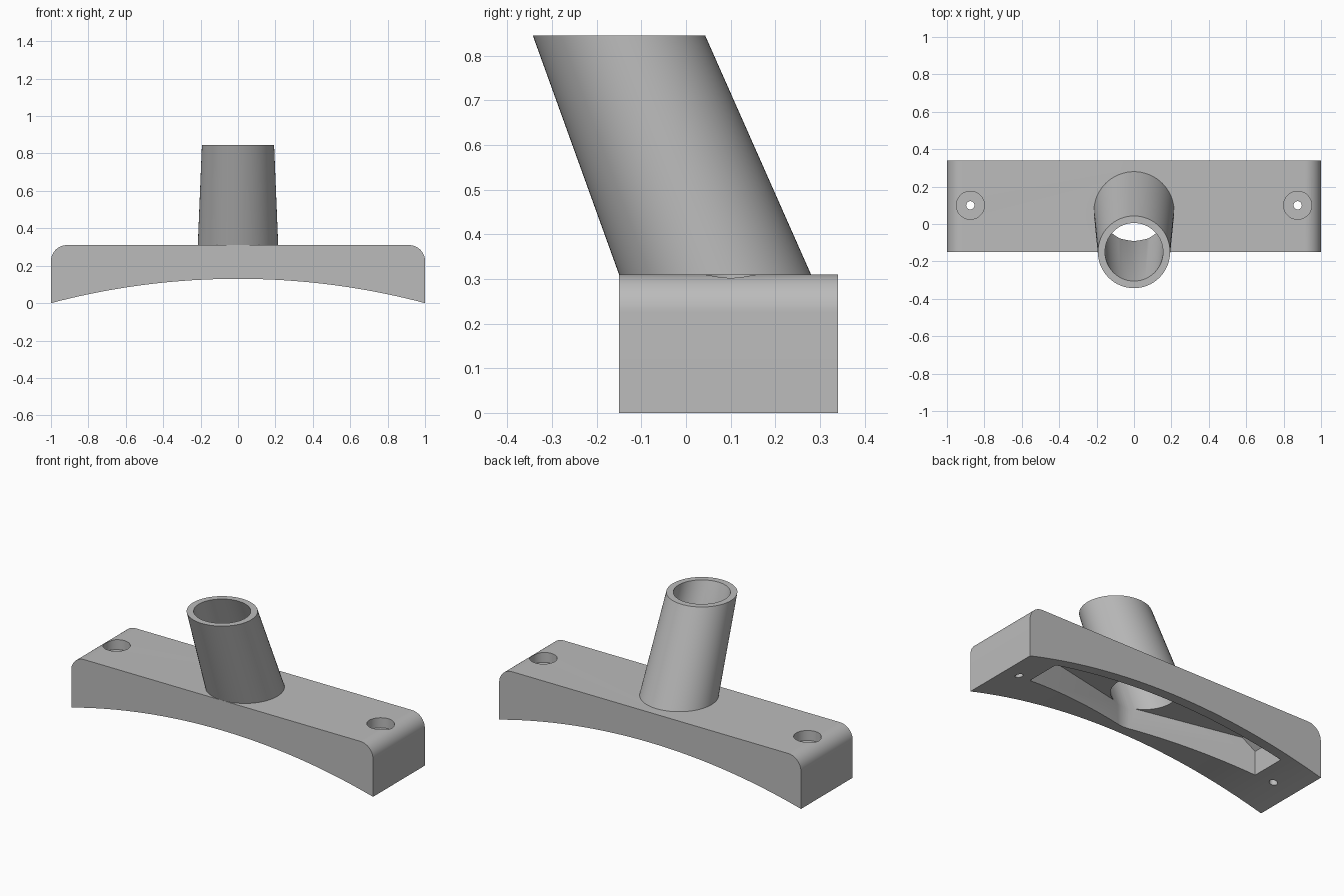
import bpy, bmesh, math
from mathutils import Vector

cube = bpy.data.objects.get("Cube")
if cube:
    bpy.data.objects.remove(cube, do_unlink=True)

grey = bpy.data.materials.new("plain grey")
grey.use_nodes = True
colour = (0.5, 0.5, 0.5, 1)
grey.diffuse_color = colour
grey.node_tree.nodes["Principled BSDF"].inputs["Base Color"].default_value = colour


def finish(name, bm):
    bmesh.ops.recalc_face_normals(bm, faces=bm.faces)
    mesh = bpy.data.meshes.new(name)
    bm.to_mesh(mesh)
    bm.free()
    mesh.materials.append(grey)
    obj = bpy.data.objects.new(name, mesh)
    bpy.context.collection.objects.link(obj)
    return obj


def prism(points, offset):
    """Extrude a closed outline along an offset."""
    bm = bmesh.new()
    face = bm.faces.new([bm.verts.new(p) for p in points])
    ext = bmesh.ops.extrude_face_region(bm, geom=[face])
    moved = [v for v in ext["geom"] if isinstance(v, bmesh.types.BMVert)]
    bmesh.ops.translate(bm, verts=moved, vec=offset)
    return bm


def loft(name, rings, sides=64):
    """Join level circles given as (x, y, z, radius) into a closed solid."""
    bm = bmesh.new()
    loops = []
    for x, y, z, r in rings:
        loops.append([bm.verts.new((x + r * math.cos(a), y + r * math.sin(a), z))
                      for a in (2 * math.pi * i / sides for i in range(sides))])
    for low, high in zip(loops, loops[1:]):
        for i in range(sides):
            j = (i + 1) % sides
            bm.faces.new((low[i], low[j], high[j], high[i]))
    bm.faces.new(loops[0])
    bm.faces.new(loops[-1])
    return finish(name, bm)


def combine(target, tool, operation):
    mod = target.modifiers.new(operation.lower(), "BOOLEAN")
    mod.operation, mod.solver, mod.object = operation, "EXACT", tool
    bpy.context.view_layer.objects.active = target
    bpy.ops.object.modifier_apply(modifier=mod.name)
    bpy.data.objects.remove(tool, do_unlink=True)


# Saddle base: rounded upper corners and arched underside
front, back, top, arch, corner = -0.15, 0.34, 0.31, 0.13, 0.085
radius = (1 + arch ** 2) / (2 * arch)
outline = []
for i in range(41):
    x = -1 + i / 20
    outline.append((x, front, arch - radius + math.sqrt(radius ** 2 - x * x)))
for side in (1, -1):
    for i in range(13):
        a = math.pi / 2 * i / 12
        a = a if side > 0 else math.pi / 2 - a
        outline.append((side * (1 - corner + corner * math.cos(a)), front,
                        top - corner + corner * math.sin(a)))
bracket = finish("mounting_bracket", prism(outline, (0, back - front, 0)))


# Leaning, tapering tube
def tube_ring(z, r):
    t = (z - top) / (0.845 - top)
    return (0, 0.065 - 0.215 * t, z, r)


tube = loft("tube", [tube_ring(0.285, 0.216), tube_ring(0.845, 0.193)])
combine(bracket, tube, "UNION")

# Hollow pocket underneath, widening around the tube, with sloped ends
pocket_outline = [(0.775, 0.28, -0.1), (-0.775, 0.28, -0.1), (-0.775, 0.07, -0.1)]
for i in range(13):
    a = math.radians(-104 + 28 * i / 12)
    pocket_outline.append((0.175 * math.cos(a), 0.085 + 0.175 * math.sin(a), -0.1))
pocket_outline.append((0.775, 0.07, -0.1))
bm = prism(pocket_outline, (0, 0, 0.36))
for side in (1, -1):
    cut = bmesh.ops.bisect_plane(bm, geom=bm.verts[:] + bm.edges[:] + bm.faces[:],
                                 plane_co=(side * 0.70, 0, 0.26),
                                 plane_no=Vector((side * 0.064, 0, 0.075)).normalized(),
                                 clear_outer=True)
    bmesh.ops.holes_fill(bm, edges=[e for e in bm.edges if e.is_boundary])
combine(bracket, finish("pocket_cutter", bm), "DIFFERENCE")

# Tube bore, open into the pocket
bore = loft("bore_cutter", [tube_ring(0.2, 0.181), tube_ring(0.9, 0.153)])
combine(bracket, bore, "DIFFERENCE")

# Counterbored screw holes
for side in (1, -1):
    x, y = side * 0.875, 0.1
    screw = loft("screw_cutter", [(x, y, -0.1, 0.022), (x, y, 0.25, 0.022),
                                  (x, y, 0.25, 0.075), (x, y, 0.4, 0.075)], 40)
    combine(bracket, screw, "DIFFERENCE")

bpy.ops.object.select_all(action="DESELECT")
bracket.select_set(True)
bpy.context.view_layer.objects.active = bracket
bpy.ops.object.shade_smooth_by_angle(angle=math.radians(30))
